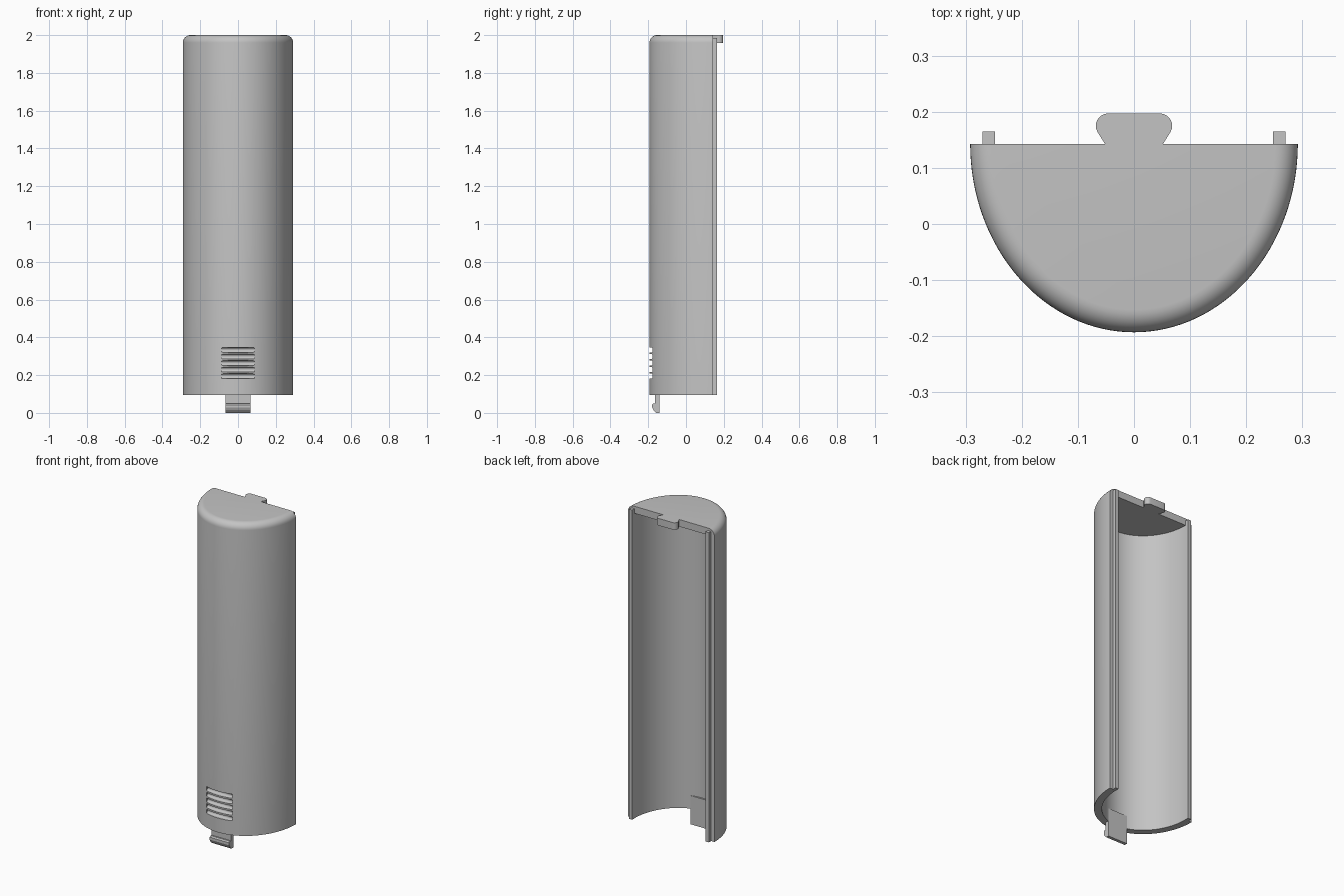
import bpy, bmesh
from math import sin, cos, pi, hypot, radians

cube = bpy.data.objects.get("Cube")
if cube:
    bpy.data.objects.remove(cube)

grey = bpy.data.materials.new("plain grey")
grey.use_nodes = True
grey.diffuse_color = (0.55, 0.55, 0.55, 1)
grey.node_tree.nodes["Principled BSDF"].inputs["Base Color"].default_value = (0.55, 0.55, 0.55, 1)

A, B = 0.292, 0.336          # half-ellipse radii of the shell
BACK = 0.143                 # open back plane
WALL, FILLET = 0.043, 0.04
BOTTOM, TOP = 0.095, 2.0
STEPS = 64


def finish(name, bm):
    bmesh.ops.recalc_face_normals(bm, faces=bm.faces[:])
    mesh = bpy.data.meshes.new(name)
    bm.to_mesh(mesh)
    bm.free()
    mesh.materials.append(grey)
    obj = bpy.data.objects.new(name, mesh)
    bpy.context.collection.objects.link(obj)
    return obj


def smooth(obj):
    bpy.ops.object.select_all(action='DESELECT')
    obj.select_set(True)
    bpy.context.view_layer.objects.active = obj
    bpy.ops.object.shade_smooth_by_angle(angle=radians(30))


def prism(name, outline, axis, low, high):
    """Extrude a 2D outline along x (outline is y, z) or z (outline is x, y)."""
    bm = bmesh.new()

    def place(p, t):
        return (t, p[0], p[1]) if axis == 'x' else (p[0], p[1], t)
    ends = [[bm.verts.new(place(p, t)) for p in outline] for t in (low, high)]
    for ring in ends:
        bm.faces.new(ring)
    n = len(outline)
    for i in range(n):
        j = (i + 1) % n
        bm.faces.new((ends[0][i], ends[0][j], ends[1][j], ends[1][i]))
    return finish(name, bm)


def arc(cx, cy, r, start, end, steps=8):
    return [(cx + r * cos(radians(start + (end - start) * i / steps)),
             cy + r * sin(radians(start + (end - start) * i / steps)))
            for i in range(steps + 1)]


# Shell: one section, from the cavity ceiling down, around the rim and up to the top
section = [(WALL, TOP - WALL), (WALL, BOTTOM), (0, BOTTOM)]
for i in range(9):
    t = i / 8 * pi / 2
    section.append((FILLET * (1 - cos(t)), TOP - FILLET + FILLET * sin(t)))

bm = bmesh.new()
rings = []
for inset, z in section:
    ring = []
    for i in range(STEPS + 1):
        t = pi * i / STEPS
        nx, ny = cos(t) / A, sin(t) / B
        k = inset / hypot(nx, ny)
        ring.append(bm.verts.new((A * cos(t) - nx * k, BACK - B * sin(t) + ny * k, z)))
    rings.append(ring)
for lower, upper in zip(rings, rings[1:]):
    for i in range(STEPS):
        bm.faces.new((lower[i], lower[i + 1], upper[i + 1], upper[i]))
bm.faces.new(rings[0])
bm.faces.new(rings[-1])
bm.faces.new([r[0] for r in rings] + [r[-1] for r in reversed(rings)])
shell = finish("shell", bm)

# Grip grooves cut across the lower front
for i in range(5):
    z = 0.195 + 0.0345 * i
    outline = arc(-0.182, z, 0.0125, -90, 90) + [(-0.25, z + 0.0125), (-0.25, z - 0.0125)]
    cutter = prism("groove_cutter", outline, 'x', -0.088, 0.088)
    cutter.hide_render = True
    cut = shell.modifiers.new("groove", 'BOOLEAN')
    cut.operation = 'DIFFERENCE'
    cut.solver = 'EXACT'
    cut.object = cutter
    bpy.context.view_layer.objects.active = shell
    bpy.ops.object.modifier_apply(modifier=cut.name)
    bpy.data.objects.remove(cutter)
smooth(shell)

# Locating ridges along both back edges
for side, name in ((1, "left_ridge"), (-1, "right_ridge")):
    inner, outer = side * 0.248, side * 0.27
    prism(name, [(inner, BACK - 0.002), (outer, BACK - 0.002), (outer, 0.165), (inner, 0.165)],
          'z', BOTTOM, 1.985)

# Flared locking tab at the top of the back
half = [(0.06, BACK - 0.005), (0.052, BACK)] + arc(0.046, 0.175, 0.022, -30, 90)
tab = prism("top_tab", half + [(-x, y) for x, y in reversed(half)], 'z', TOP - WALL, TOP)
smooth(tab)

# Snap clip with a forward hook under the bottom rim
hook = [(-0.139, 0.175), (-0.163, 0.175), (-0.163, 0.05), (-0.172, 0.05),
        (-0.179, 0.043), (-0.179, 0.028), (-0.172, 0.014), (-0.158, 0), (-0.139, 0)]
prism("bottom_clip", hook, 'x', -0.066, 0.066)
